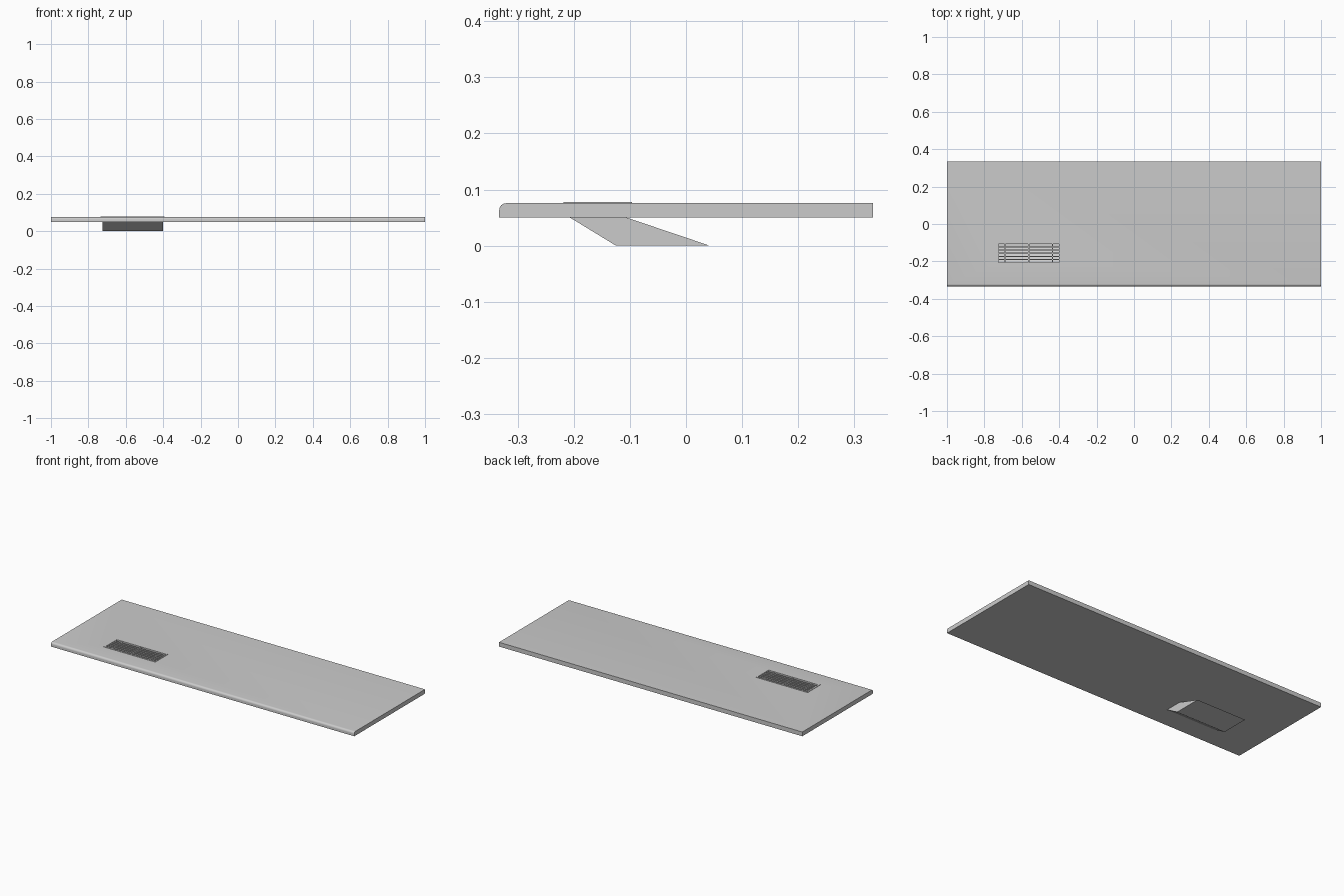
import bpy, bmesh, math

if "Cube" in bpy.data.objects:
    bpy.data.objects.remove(bpy.data.objects["Cube"], do_unlink=True)

grey = bpy.data.materials.new("light_grey")
grey.use_nodes = True
colour = (0.6, 0.6, 0.6, 1)
grey.diffuse_color = colour
grey.node_tree.nodes["Principled BSDF"].inputs["Base Color"].default_value = colour


def finish(name, bm):
    bmesh.ops.recalc_face_normals(bm, faces=bm.faces)
    mesh = bpy.data.meshes.new(name)
    bm.to_mesh(mesh)
    bm.free()
    mesh.materials.append(grey)
    obj = bpy.data.objects.new(name, mesh)
    bpy.context.collection.objects.link(obj)
    return obj


def prism(name, profile, x0, x1, open_edge=None):
    """Sweep a y-z profile along x, optionally leaving one side open."""
    bm = bmesh.new()
    a = [bm.verts.new((x0, y, z)) for y, z in profile]
    b = [bm.verts.new((x1, y, z)) for y, z in profile]
    n = len(profile)
    bm.faces.new(a)
    bm.faces.new(b[::-1])
    for i in range(n):
        if i != open_edge:
            j = (i + 1) % n
            bm.faces.new((a[i], b[i], b[j], a[j]))
    return finish(name, bm)


def box(name, x0, x1, y0, y1, z0, z1):
    return prism(name, [(y0, z0), (y1, z0), (y1, z1), (y0, z1)], x0, x1)


def apply(obj, mod):
    bpy.context.view_layer.objects.active = obj
    bpy.ops.object.modifier_apply(modifier=mod.name)


def cut(obj, cutter):
    mod = obj.modifiers.new("opening", "BOOLEAN")
    mod.operation = "DIFFERENCE"
    mod.solver = "EXACT"
    mod.object = cutter
    apply(obj, mod)
    bpy.data.objects.remove(cutter, do_unlink=True)


# Opening limits and slab heights
X0, X1, Y0, Y1 = -0.725, -0.40, -0.207, -0.106
BOTTOM, TOP, DEPTH, R = 0.05, 0.0755, 0.333, 0.012

# Slab with a rounded front top edge
arc = [(-DEPTH + R - R * math.cos(t), TOP - R + R * math.sin(t))
       for t in (math.pi / 2 * i / 6 for i in range(7))]
slab = prism("counter_slab",
             [(DEPTH, BOTTOM), (-DEPTH, BOTTOM)] + arc + [(DEPTH, TOP)], -1, 1)
cut(slab, box("slab_cutter", X0, X1, Y0, Y1, 0.03, 0.1))
bpy.ops.object.select_all(action="DESELECT")
slab.select_set(True)
bpy.context.view_layer.objects.active = slab
bpy.ops.object.shade_smooth_by_angle(angle=math.radians(30))

# Slanted hollow duct below the opening
duct = prism("slanted_duct",
             [(Y0, BOTTOM), (-0.125, 0), (0.042, 0), (Y1, BOTTOM)], X0, X1, open_edge=3)
shell = duct.modifiers.new("wall", "SOLIDIFY")
shell.thickness = 0.002
shell.offset = -1
apply(duct, shell)

# Thin rim around the opening
rim = box("grille_rim", -0.735, -0.393, -0.218, -0.096, TOP, 0.078)
cut(rim, box("rim_cutter", X0, X1, Y0, Y1, 0.03, 0.1))

# Grille slats and cross bars
SLATS = 5
for i in range(SLATS):
    y = Y0 + (Y1 - Y0) * (i + 1) / (SLATS + 1)
    box(f"grille_slat_{i + 1}", X0, X1, y - 0.003, y + 0.003, 0.066, 0.077)
for i, x in enumerate((-0.69, -0.5625, -0.435)):
    box(f"grille_cross_bar_{i + 1}", x - 0.003, x + 0.003, Y0, Y1, 0.064, 0.0755)
